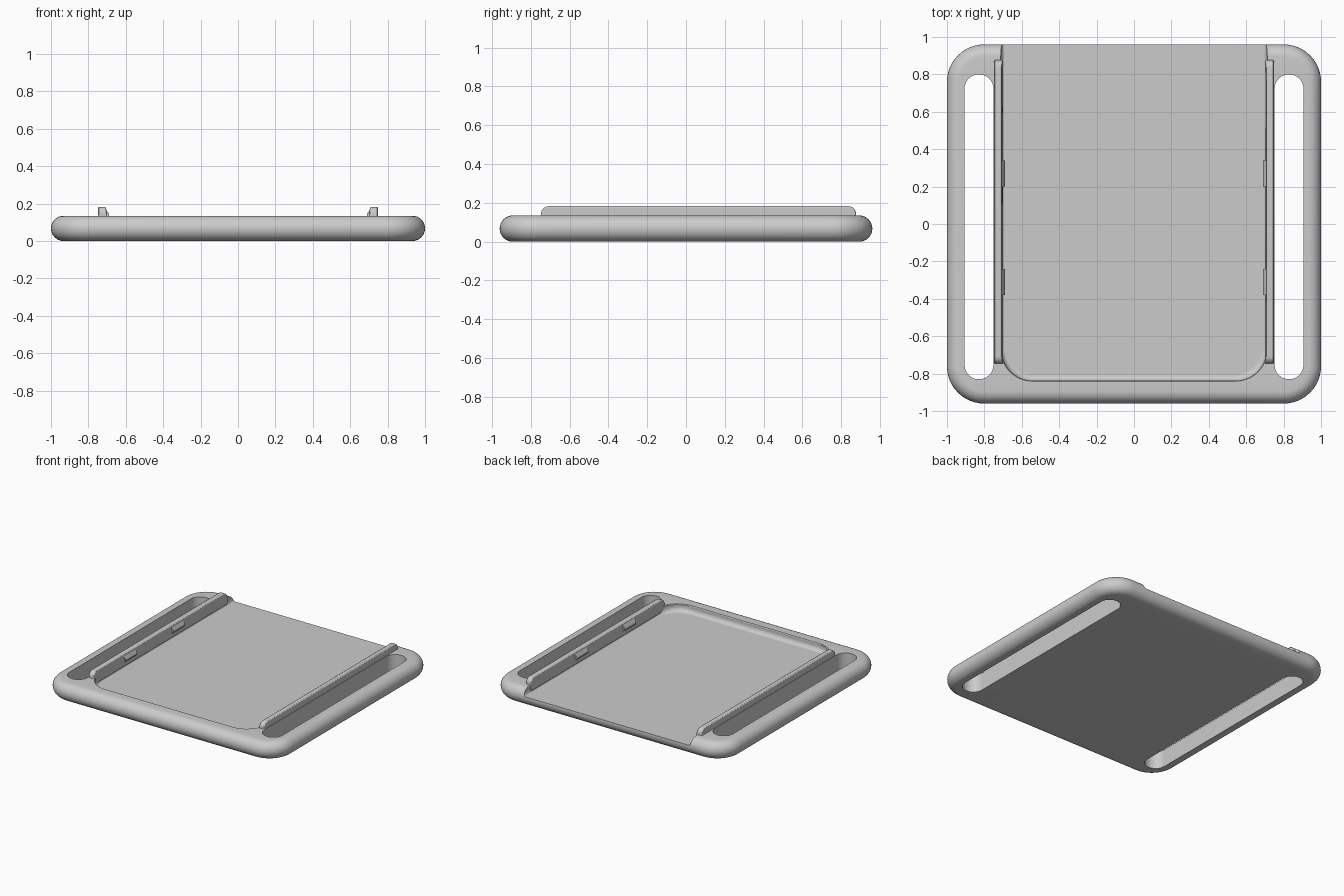
import bpy, bmesh, math

if "Cube" in bpy.data.objects:
    bpy.data.objects.remove(bpy.data.objects["Cube"])

H, FLOOR = 0.135, 0.08
grey = bpy.data.materials.new("plain grey")
grey.diffuse_color = (0.6, 0.6, 0.6, 1)
grey.use_nodes = True
grey.node_tree.nodes["Principled BSDF"].inputs["Base Color"].default_value = grey.diffuse_color


def arc(cx, cy, r, a0, a1, n):
    return [(cx + r * math.cos(math.radians(a0 + (a1 - a0) * i / n)),
             cy + r * math.sin(math.radians(a0 + (a1 - a0) * i / n))) for i in range(n + 1)]


def rounded_rect(x0, x1, y0, y1, r, n=12):
    return (arc(x1 - r, y1 - r, r, 0, 90, n) + arc(x0 + r, y1 - r, r, 90, 180, n)
            + arc(x0 + r, y0 + r, r, 180, 270, n) + arc(x1 - r, y0 + r, r, 270, 360, n))


def loft(name, rings):
    """Join equal-length rings of 3D points and cap both ends."""
    bm = bmesh.new()
    vs = [[bm.verts.new(p) for p in ring] for ring in rings]
    n = len(vs[0])
    for a, b in zip(vs, vs[1:]):
        for i in range(n):
            j = (i + 1) % n
            bm.faces.new((a[i], a[j], b[j], b[i]))
    bm.faces.new(vs[0][::-1])
    bm.faces.new(vs[-1])
    bmesh.ops.remove_doubles(bm, verts=bm.verts, dist=1e-5)
    bmesh.ops.recalc_face_normals(bm, faces=bm.faces)
    me = bpy.data.meshes.new(name)
    bm.to_mesh(me)
    bm.free()
    me.materials.append(grey)
    ob = bpy.data.objects.new(name, me)
    bpy.context.collection.objects.link(ob)
    return ob


def smooth(ob, angle=35):
    bpy.ops.object.select_all(action='DESELECT')
    ob.select_set(True)
    bpy.context.view_layer.objects.active = ob
    bpy.ops.object.shade_smooth_by_angle(angle=math.radians(angle))


# Tray body with a fully rounded rim
rings = []
for k in range(17):
    a = math.pi * (k / 16 - 0.5)
    d = H / 2 * (1 - math.cos(a))
    z = H / 2 * (1 + math.sin(a))
    rings.append([(x, y, z) for x, y in
                  rounded_rect(-1 + d, 1 - d, -0.96 + d, 0.96 - d, 0.2 - d)])
tray = loft("tray", rings)

# Side handle slots
cutters = []
for s in (-1, 1):
    x0, x1 = sorted((s * 0.752, s * 0.906))
    outline = rounded_rect(x0, x1, -0.83, 0.80, 0.0769)
    cutters.append(loft("slot_cutter", [[(x, y, z) for x, y in outline] for z in (-0.1, 0.3)]))


# Recess open at the back, with a cove round its floor
def recess_ring(z, side, front):
    w, y0, r = 0.71 - side, -0.838 + front, 0.17
    pts = [(w, 1.2), (-w, 1.2)] + arc(-w + r, y0 + r, r, 180, 270, 12) + arc(w - r, y0 + r, r, 270, 360, 12)
    return [(x, y, z) for x, y in pts]


rings = []
for k in range(7):
    a = math.pi / 2 * k / 6
    rings.append(recess_ring(FLOOR + 0.035 * (1 - math.cos(a)),
                             0.015 * (1 - math.sin(a)), 0.03 * (1 - math.sin(a))))
rings += [recess_ring(H - 0.005, 0, 0), recess_ring(H + 0.005, -0.006, -0.006), recess_ring(0.3, -0.006, -0.006)]
cutters.append(loft("recess_cutter", rings))

for c in cutters:
    c.hide_render = True
    c.hide_viewport = True
    m = tray.modifiers.new("cut", 'BOOLEAN')
    m.operation, m.solver, m.object = 'DIFFERENCE', 'EXACT', c
smooth(tray)

# Guide rails with rounded ends, and small detents on their inner faces
for s, side in ((-1, "left"), (1, "right")):
    yz = ([(0.876, 0.09)] + arc(0.836, 0.143, 0.04, 0, 90, 6)
          + arc(-0.707, 0.143, 0.04, 90, 180, 6) + [(-0.747, 0.09)])
    # inner face leans outward towards the top
    inner = [(s * (0.70 + max(0, z - 0.15) * 0.25), y, z) for y, z in yz]
    outer = [(s * 0.748, y, z) for y, z in yz]
    rail = loft(side + "_rail", [inner, outer])
    b = rail.modifiers.new("soft_edges", 'BEVEL')
    b.width, b.segments = 0.006, 2
    smooth(rail, 40)
    for yc in (-0.31, 0.27):
        prof = [(0.712, 0.12), (0.698, 0.125), (0.689, 0.138), (0.692, 0.15), (0.712, 0.175)]
        bump = loft(side + "_detent", [[(s * x, yc + dy, z) for x, z in prof] for dy in (-0.07, 0.07)])
        smooth(bump)
